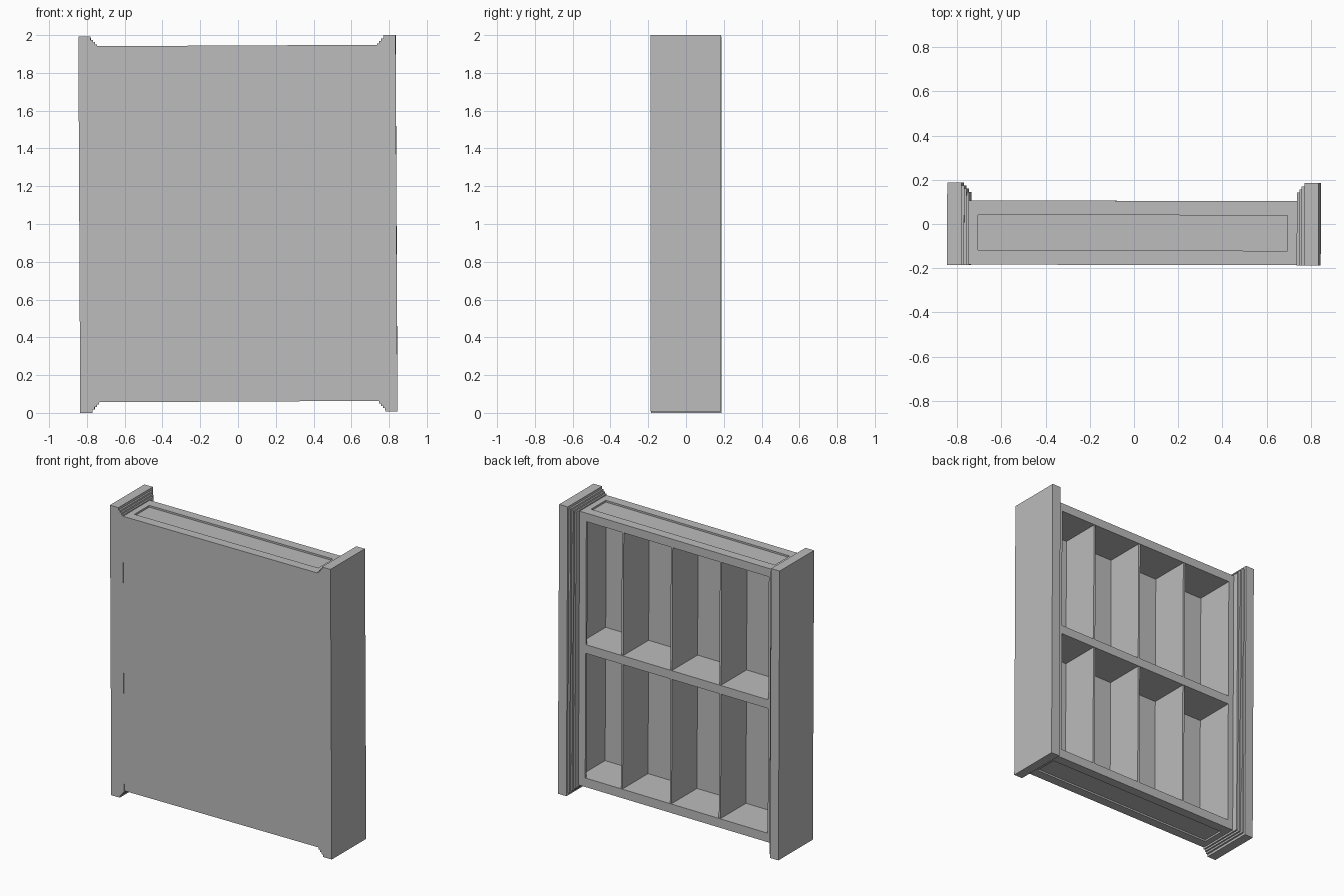
import bpy, bmesh
from mathutils import Matrix, Vector

cube = bpy.data.objects.get("Cube")
if cube:
    bpy.data.objects.remove(cube, do_unlink=True)

grey = bpy.data.materials.new("plain_grey")
grey.use_nodes = True
colour = (0.5, 0.5, 0.5, 1)
grey.diffuse_color = colour
grey.node_tree.nodes["Principled BSDF"].inputs["Base Color"].default_value = colour

# The whole cabinet leans very slightly about its middle
centre = Vector((0, 0, 1))
LEAN = (Matrix.Translation(centre) @ Matrix.Rotation(-0.005, 4, 'Y')
        @ Matrix.Rotation(-0.002, 4, 'Z') @ Matrix.Translation(-centre))


def board(name, x, y, z, recess=0):
    """Box from ranges; recess sinks a panel into the face pointing that way in z."""
    bm = bmesh.new()
    bmesh.ops.create_cube(bm, size=1)
    for v in bm.verts:
        v.co = [r[0] + (c + 0.5) * (r[1] - r[0]) for c, r in zip(v.co, (x, y, z))]
    bm.normal_update()
    if recess:
        faces = [f for f in bm.faces if f.normal.z * recess > 0.9]
        bmesh.ops.inset_region(bm, faces=faces, thickness=0.055, use_even_offset=True)
        for v in {v for f in faces for v in f.verts}:
            v.co.z -= 0.012 * recess
        # A fresh wall is needed between rim and sunken panel
        bm.normal_update()
    bm.transform(LEAN)
    mesh = bpy.data.meshes.new(name)
    bm.to_mesh(mesh)
    bm.free()
    mesh.materials.append(grey)
    obj = bpy.data.objects.new(name, mesh)
    bpy.context.collection.objects.link(obj)
    return obj


def rim_board(name, z, up):
    """Board with a straight-walled shallow recess on its outer face."""
    z0, z1 = z
    lip = 0.012
    core = (z0, z1 - lip) if up > 0 else (z0 + lip, z1)
    edge = (z1 - lip, z1) if up > 0 else (z0, z0 + lip)
    board(name, (-W, W), (INNER, BACK), core)
    for tag, x, y in (("front", (-W, W), (INNER, -0.12)),
                      ("back", (-W, W), (0.04, BACK)),
                      ("right", (-W, -0.70), (-0.12, 0.04)),
                      ("left", (0.70, W), (-0.12, 0.04))):
        board(f"{name}_{tag}_rim", x, y, edge)


W, FRONT, INNER, BACK = 0.745, -0.185, -0.175, 0.105
BOTTOM, TOP = 0.06, 1.945

# Flat front sheet, top and bottom boards, middle shelf
board("front_panel", (-W, W), (FRONT, INNER), (BOTTOM, TOP))
rim_board("top_board", (1.887, TOP), 1)
rim_board("bottom_board", (BOTTOM, 0.122), -1)
board("middle_shelf", (-0.74, 0.74), (INNER, BACK), (0.98, 1.04))

# Side walls and the lip on the left side of the opening
board("right_wall", (-W, -0.70), (INNER, BACK), (0.122, 1.887))
board("left_wall", (0.735, W), (INNER, BACK), (0.122, 1.887))
board("left_lip", (0.69, 0.735), (0.09, BACK), (0.122, 1.887))

# Upright dividers in both rows
for row, z in (("lower", (0.122, 0.98)), ("upper", (1.04, 1.887))):
    for i in range(3):
        x = -0.331 + 0.373 * i
        board(f"{row}_divider_{i + 1}", (x - 0.007, x + 0.007), (INNER, 0.1), z)

# Stepped end caps: outer slab, then ever smaller mouldings towards the body
steps = (("end_cap", 0.775, 0.84, 0.187, 0.004),
         ("outer_moulding", 0.763, 0.775, 0.172, 0.021),
         ("middle_moulding", 0.752, 0.763, 0.158, 0.034),
         ("inner_moulding", 0.741, 0.752, 0.144, 0.047))
for side, s in (("left", 1), ("right", -1)):
    for name, a, b, back, gap in steps:
        x = sorted((s * a, s * b))
        board(f"{side}_{name}", x, (FRONT - 0.001, back), (gap, 2 - gap))
